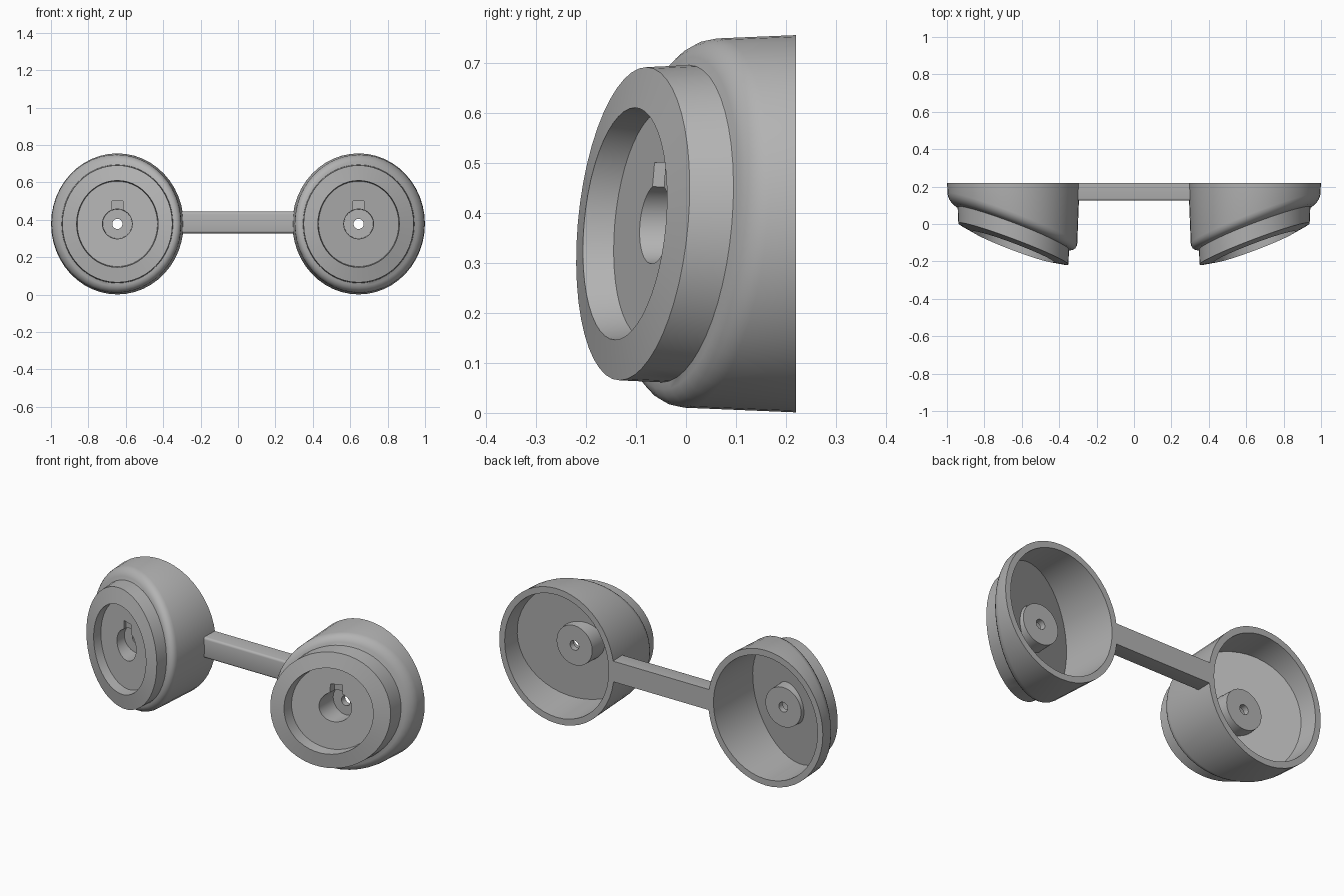
import bpy, bmesh, math

if "Cube" in bpy.data.objects:
    bpy.data.objects.remove(bpy.data.objects["Cube"])

SEG = 48
ZC, XC = 0.378, 0.645          # centre of each housing
KX, KZ = 0.375, 0.085          # slope of the slanted front face
DRAFT = 0.042

grey = bpy.data.materials.new("mid_grey")
grey.diffuse_color = (0.45, 0.45, 0.45, 1)
grey.use_nodes = True
grey.node_tree.nodes["Principled BSDF"].inputs["Base Color"].default_value = grey.diffuse_color


def finish(bm, name):
    bmesh.ops.recalc_face_normals(bm, faces=bm.faces[:])
    me = bpy.data.meshes.new(name)
    bm.to_mesh(me)
    bm.free()
    me.materials.append(grey)
    ob = bpy.data.objects.new(name, me)
    bpy.context.collection.objects.link(ob)
    return ob


def box(name, lo, hi, round_front=0):
    bm = bmesh.new()
    bmesh.ops.create_cube(bm, size=1)
    for v in bm.verts:
        v.co = [(a + b) / 2 + c * (b - a) for a, b, c in zip(lo, hi, v.co)]
    if round_front:
        edges = [e for e in bm.edges
                 if all(v.co.y < lo[1] + 1e-4 for v in e.verts)
                 and abs(e.verts[0].co.x - e.verts[1].co.x) > 0.1]
        bmesh.ops.bevel(bm, geom=edges, offset=round_front, segments=3,
                        profile=0.5, affect='EDGES')
    return finish(bm, name)


def smooth(ob):
    bpy.ops.object.select_all(action='DESELECT')
    ob.select_set(True)
    bpy.context.view_layer.objects.active = ob
    bpy.ops.object.shade_smooth_by_angle(angle=math.radians(30))


# Closed section: (radius, y, slanted 0/1, drafted 0/1), back rim to front and back inside
F = 0.05
section = [(0.377, 0.22, 0, 0)]
for i in range(6):                                     # rounded front edge
    a = i * math.pi / 10
    section.append((0.377 - F + F * math.cos(a), -0.02 + F - F * math.sin(a), 1, 1))
section += [
    (0.317, -0.02, 1, 0), (0.313, -0.106, 1, 0),       # raised collar
    (0.232, -0.122, 1, 0), (0.228, -0.062, 1, 0),      # recess
    (0.080, -0.062, 1, 0), (0.078, 0.03, 0, 0),        # centre pocket
    (0.027, 0.03, 0, 0), (0.027, 0.063, 0, 0),         # through hole
    (0.110, 0.063, 0, 0), (0.113, 0.0, 1, 0),          # rear boss
    (0.335, 0.0, 1, 0), (0.342, 0.22, 0, 0),           # inside of cup
]


def housing(name, s):
    bm = bmesh.new()
    loops = []
    for r, y, slant, draft in section:
        squash = 0.94 if r > 0.2 else 1.0
        ring = []
        for i in range(SEG):
            a = 2 * math.pi * i / SEG
            c, d = math.cos(a), math.sin(a)
            yy = y + slant * (KX * squash * r * c + KZ * r * d)
            rr = r - draft * DRAFT * (0.22 - yy)
            ring.append(bm.verts.new((s * (XC + squash * rr * c), yy, ZC + rr * d)))
        loops.append(ring)
    for k, A in enumerate(loops):
        B = loops[(k + 1) % len(loops)]
        for i in range(SEG):
            j = (i + 1) % SEG
            bm.faces.new((A[i], A[j], B[j], B[i]))
    ob = finish(bm, name)
    # keyway notch above the pocket
    x = s * XC
    cutter = box("keyway_cutter", (x - 0.03, -0.095, ZC + 0.04), (x + 0.03, -0.025, 0.5))
    cutter.hide_render = True
    mod = ob.modifiers.new("keyway", 'BOOLEAN')
    mod.operation, mod.object, mod.solver = 'DIFFERENCE', cutter, 'EXACT'
    bpy.context.view_layer.objects.active = ob
    bpy.ops.object.modifier_apply(modifier=mod.name)
    bpy.data.objects.remove(cutter)
    smooth(ob)


housing("left_housing", -1)
housing("right_housing", 1)

# Bar joining the two housings at the back
smooth(box("connecting_bar", (-0.312, 0.125, 0.328), (0.312, 0.22, 0.443), 0.012))
